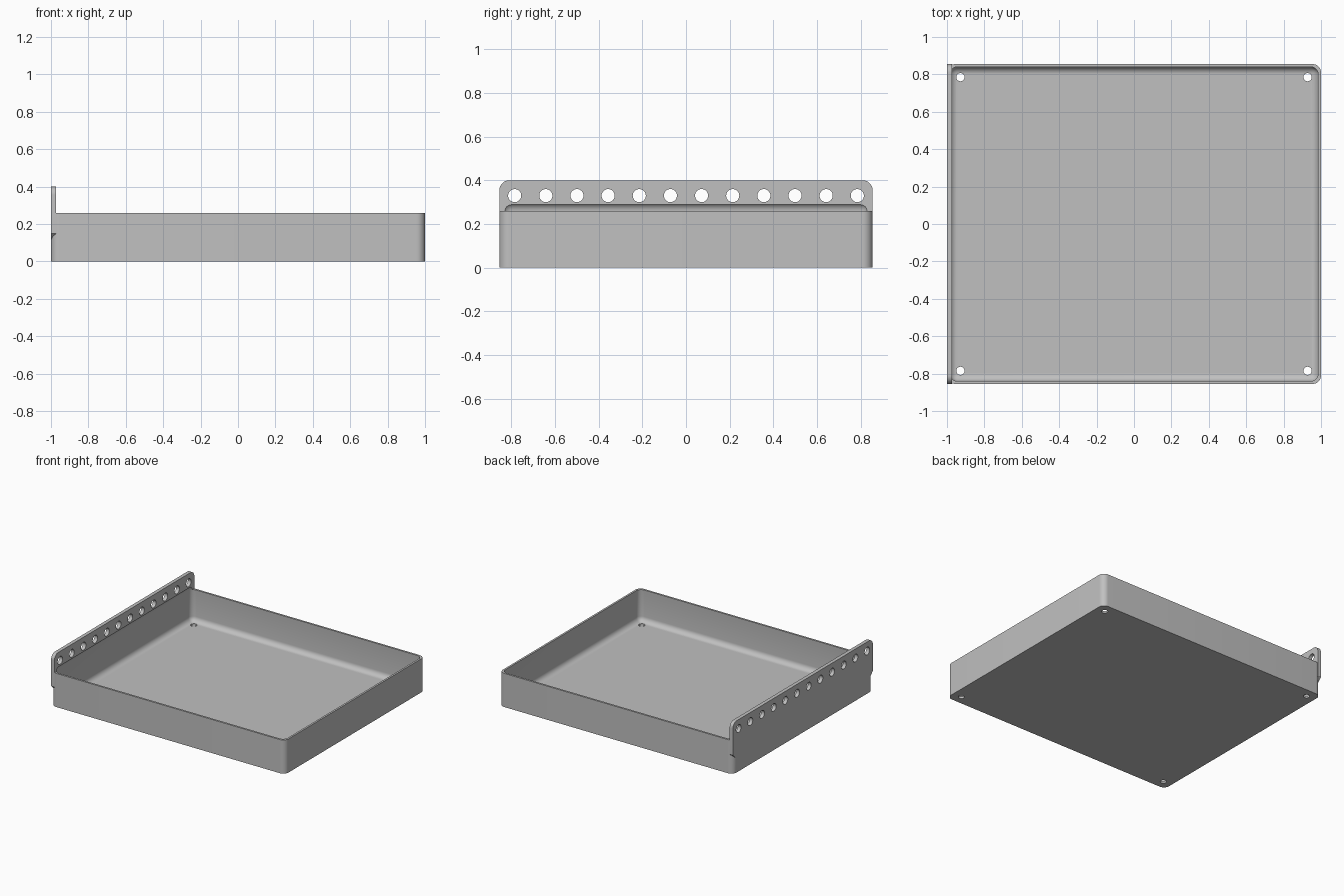
import bpy
import bmesh
from mathutils import Matrix, Vector

old = bpy.data.objects.get("Cube")
if old:
    bpy.data.objects.remove(old, do_unlink=True)

HALF_X, HALF_Y, RIM = 1.0, 0.855, 0.26
WALL, ROUND = 0.015, 0.045
PLATE_T, PLATE_LOW, PLATE_TOP = 0.028, 0.105, 0.4

grey = bpy.data.materials.new("plain grey")
grey.use_nodes = True
colour = (0.53, 0.53, 0.53, 1)
grey.diffuse_color = colour
grey.node_tree.nodes["Principled BSDF"].inputs["Base Color"].default_value = colour


def make_object(name, bm):
    bmesh.ops.recalc_face_normals(bm, faces=bm.faces)
    mesh = bpy.data.meshes.new(name)
    bm.to_mesh(mesh)
    bm.free()
    mesh.materials.append(grey)
    obj = bpy.data.objects.new(name, mesh)
    bpy.context.collection.objects.link(obj)
    return obj


def box(name, low, high, bevels):
    """Box with bevels given as (edge test, width, segments)."""
    low, high = Vector(low), Vector(high)
    bm = bmesh.new()
    bmesh.ops.create_cube(bm, size=1)
    for v in bm.verts:
        v.co = (low + high) / 2 + v.co * (high - low)
    for test, width, segments in bevels:
        edges = [e for e in bm.edges
                 if test(e.verts[1].co - e.verts[0].co, e.verts[0].co)]
        bmesh.ops.bevel(bm, geom=edges, offset=width, offset_type='OFFSET',
                        segments=segments, profile=0.5, affect='EDGES')
    return make_object(name, bm)


def combine(target, tool, operation):
    mod = target.modifiers.new(tool.name, 'BOOLEAN')
    mod.object, mod.operation, mod.solver = tool, operation, 'EXACT'
    bpy.ops.object.select_all(action='DESELECT')
    bpy.context.view_layer.objects.active = target
    target.select_set(True)
    bpy.ops.object.modifier_apply(modifier=mod.name)
    bpy.data.objects.remove(tool, do_unlink=True)


# Tray block with rounded upright corners
tray = box("tray", (-HALF_X, -HALF_Y, 0), (HALF_X, HALF_Y, RIM),
           [(lambda d, p: abs(d.z) > 0.1, ROUND, 10)])

# Hanging plate: rounded top corners, sloped lower corners
middle = (PLATE_LOW + PLATE_TOP) / 2
plate = box("hanging_plate", (-HALF_X, -HALF_Y, PLATE_LOW),
            (-HALF_X + PLATE_T, HALF_Y, PLATE_TOP),
            [(lambda d, p: abs(d.y) + abs(d.z) < 0.001 and p.z > middle, ROUND, 10),
             (lambda d, p: abs(d.y) + abs(d.z) < 0.001 and p.z < PLATE_LOW + 0.001, ROUND, 1)])
combine(tray, plate, 'UNION')

# Fully rounded cavity, reaching up a little into the plate
cavity = box("cavity", (-HALF_X + WALL, -HALF_Y + WALL, WALL),
             (HALF_X - WALL, HALF_Y - WALL, 0.299),
             [(lambda d, p: True, 0.04, 8)])
combine(tray, cavity, 'DIFFERENCE')

# Drain holes in the floor and a row of holes through the plate
bm = bmesh.new()


def drill(centre, radius, depth, turn):
    bmesh.ops.create_cone(bm, cap_ends=True, segments=32, radius1=radius,
                          radius2=radius, depth=depth,
                          matrix=Matrix.Translation(centre) @ turn)


for sx in (-1, 1):
    for sy in (-1, 1):
        drill((sx * 0.928, sy * 0.785, 0.02), 0.022, 0.1, Matrix.Identity(4))
for i in range(12):
    y = -0.785 + 1.57 * i / 11
    drill((-HALF_X, y, 0.33), 0.03, 0.2, Matrix.Rotation(1.570796, 4, 'Y'))
combine(tray, make_object("hole_cutters", bm), 'DIFFERENCE')

bpy.context.view_layer.objects.active = tray
tray.select_set(True)
bpy.ops.object.shade_smooth_by_angle(angle=0.6)
